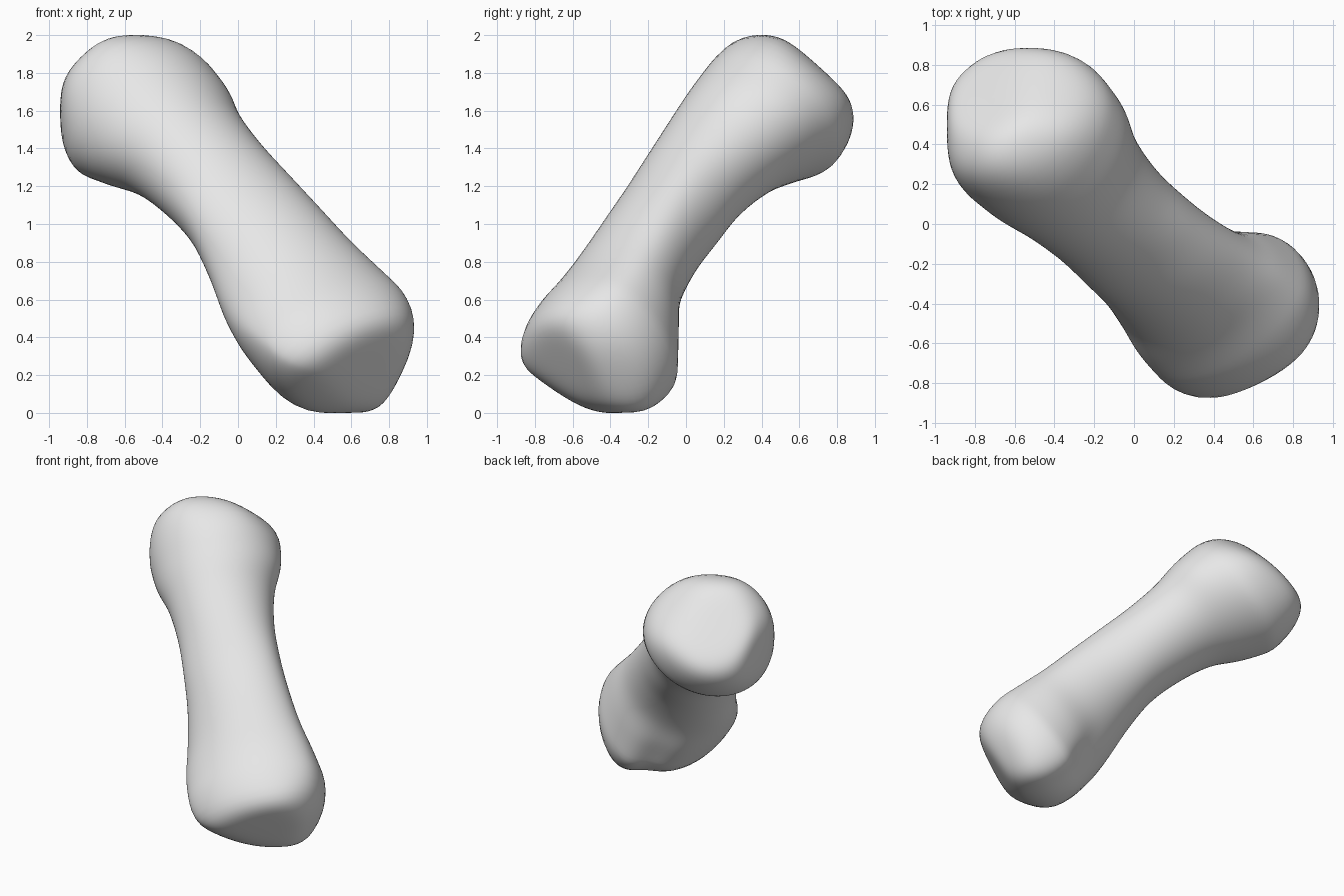
import bpy, bmesh
from math import sin, cos, pi, radians, exp
from mathutils import Vector, Matrix

cube = bpy.data.objects.get("Cube")
if cube:
    bpy.data.objects.remove(cube, do_unlink=True)

# Bone frame: long axis, sideways axis, upper-face axis, middle of the shaft
AXIS = Vector((0.562, -0.514, -0.649)).normalized()
SIDE = Vector((0.674, 0.738, 0)).normalized()
FACE = SIDE.cross(AXIS)
if FACE.z < 0:
    FACE.negate()
MIDDLE = Vector((0, 0, 1))
SEGMENTS = 72
END = 0.9

# Half-widths of the shaft in six directions around the axis, at stations along it
STATIONS = [-END, -.7, -.5, -.25, 0, .25, .5, .7, END]
WIDTHS = [
    [.444, .405, .325, .278, .273, .288, .328, .395, .46],
    [.44, .428, .385, .37, .376, .384, .392, .41, .43],
    [.43, .425, .41, .39, .37, .356, .342, .338, .35],
    [.46, .445, .405, .383, .386, .392, .425, .468, .488],
    [.47, .395, .3, .255, .25, .305, .385, .425, .435],
    [.425, .325, .245, .195, .192, .2, .255, .375, .5],
]
ANGLES = [radians(a) for a in (0, 59.3, 125.3)]
EVEN = Matrix([(1, cos(2 * a), sin(2 * a)) for a in ANGLES]).inverted()
ODD = Matrix([(cos(a), sin(a), cos(3 * a)) for a in ANGLES]).inverted()

# Flattened facets of each end: direction and distance from the middle
HEAD_FACETS = [
    ((0, 0, 1), 1), ((-1, 0, 0), .933), ((0, 1, 0), .9),
    ((-.707, 0, .707), 1.21), ((0, .707, .707), 1.1), ((-.707, .707, 0), 1.167),
    ((.216, .582, .784), .99), ((-.397, .636, .658), 1.205),
]
BASE_FACETS = [
    ((0, 0, -1), 1.01), ((1, 0, 0), .962), ((0, -1, 0), .905),
    ((.89, 0, -.455), 1.125), ((0, -.56, -.83), 1.115), ((.44, -.9, 0), 1.025),
    ((.92, -.39, 0), 1.06), ((.309, -.284, -.912), 1.24), ((.556, -.662, -.503), 1.185),
]


def spline(values, u):
    """Smooth curve through evenly indexed values."""
    i = min(int(u), len(values) - 2)
    f = u - i
    b, c = values[i], values[i + 1]
    a = values[i - 1] if i else 2 * b - c
    d = values[i + 2] if i + 2 < len(values) else 2 * c - b
    return b + f / 2 * (c - a + f * (2*a - 5*b + 4*c - d + f * (3*(b - c) + d - a)))


def section(u):
    """Rounded cross-section whose outline touches the six half-widths."""
    h = [spline(row, u) for row in WIDTHS]
    e0, e1, e2 = EVEN @ Vector([(h[k] + h[k + 3]) / 2 for k in range(3)])
    o0, o1, o3 = ODD @ Vector([(h[k] - h[k + 3]) / 2 for k in range(3)])
    points = []
    for k in range(SEGMENTS):
        a = 2 * pi * k / SEGMENTS
        r = (e0 + e1 * cos(2*a) + e2 * sin(2*a)
             + o0 * cos(a) + o1 * sin(a) + o3 * cos(3*a))
        dr = (2 * (e2 * cos(2*a) - e1 * sin(2*a))
              - o0 * sin(a) + o1 * cos(a) - 3 * o3 * sin(3*a))
        points.append(SIDE * (r * cos(a) - dr * sin(a)) + FACE * (r * sin(a) + dr * cos(a)))
    return points


def flatten(point, centre, facets, hardness=12):
    """Pull a point softly inside the facets of one end."""
    p = point - centre
    total = 1
    for normal, distance in facets:
        n = Vector(normal)
        room = 1.03 * (distance - n.dot(centre))
        total += max(0, n.dot(p) / room) ** hardness
    return centre + p * total ** (-1 / hardness)


# Shallow groove between the two knuckles under the base
GROOVE = SIDE * cos(radians(293)) + FACE * sin(radians(293))
ACROSS = AXIS.cross(GROOVE)


def place(point):
    for centre, facets in ((-END * AXIS, HEAD_FACETS), (END * AXIS, BASE_FACETS)):
        point = flatten(point, centre, facets)
    if point.dot(GROOVE) > 0:
        depth = 0.05 * exp(-(point.dot(ACROSS) / 0.11) ** 2 - ((point.dot(AXIS) - .85) / .25) ** 2)
        point = point - GROOVE * depth * min(1, point.dot(GROOVE) / 0.3)
    return MIDDLE + point


def cap(u, direction, reach=.55, steps=26):
    """Rings of a blunt end, from the shaft out to just before the pole."""
    outline, rings = section(u), []
    for k in range(1, steps):
        phi = pi / 2 * (1 - (1 - k / steps) ** 2)
        shift = AXIS * direction * (END + reach * sin(phi))
        rings.append([p * cos(phi) ** 0.4 + shift for p in outline])
    return rings, AXIS * direction * (END + reach)


last = len(STATIONS) - 1
head, head_pole = cap(0, -1)
base, base_pole = cap(last, 1)
shaft = []
for k in range(57):
    u = last * k / 56
    shift = AXIS * spline(STATIONS, u)
    shaft.append([p + shift for p in section(u)])

# Skin the rings and close both ends
bm = bmesh.new()
rings = [[bm.verts.new(place(p)) for p in ring] for ring in head[::-1] + shaft + base]
for lower, upper in zip(rings, rings[1:]):
    for k in range(SEGMENTS):
        n = (k + 1) % SEGMENTS
        bm.faces.new((lower[k], lower[n], upper[n], upper[k]))
for ring, pole in ((rings[0], head_pole), (rings[-1], base_pole)):
    tip = bm.verts.new(place(pole))
    for k in range(SEGMENTS):
        bm.faces.new((ring[k], ring[(k + 1) % SEGMENTS], tip))

# Even out the surface
for _ in range(4):
    bmesh.ops.smooth_vert(bm, verts=bm.verts[:], factor=0.5,
                          use_axis_x=True, use_axis_y=True, use_axis_z=True)
bmesh.ops.recalc_face_normals(bm, faces=bm.faces[:])

mesh = bpy.data.meshes.new("bone")
bm.to_mesh(mesh)
bm.free()
bone = bpy.data.objects.new("bone", mesh)
bpy.context.collection.objects.link(bone)

# Single pale grey colour
grey = bpy.data.materials.new("pale_grey")
grey.use_nodes = True
colour = (0.8, 0.8, 0.8, 1)
grey.diffuse_color = colour
grey.node_tree.nodes["Principled BSDF"].inputs["Base Color"].default_value = colour
mesh.materials.append(grey)

bpy.ops.object.select_all(action='DESELECT')
bone.select_set(True)
bpy.context.view_layer.objects.active = bone
bpy.ops.object.shade_smooth_by_angle(angle=radians(40))
